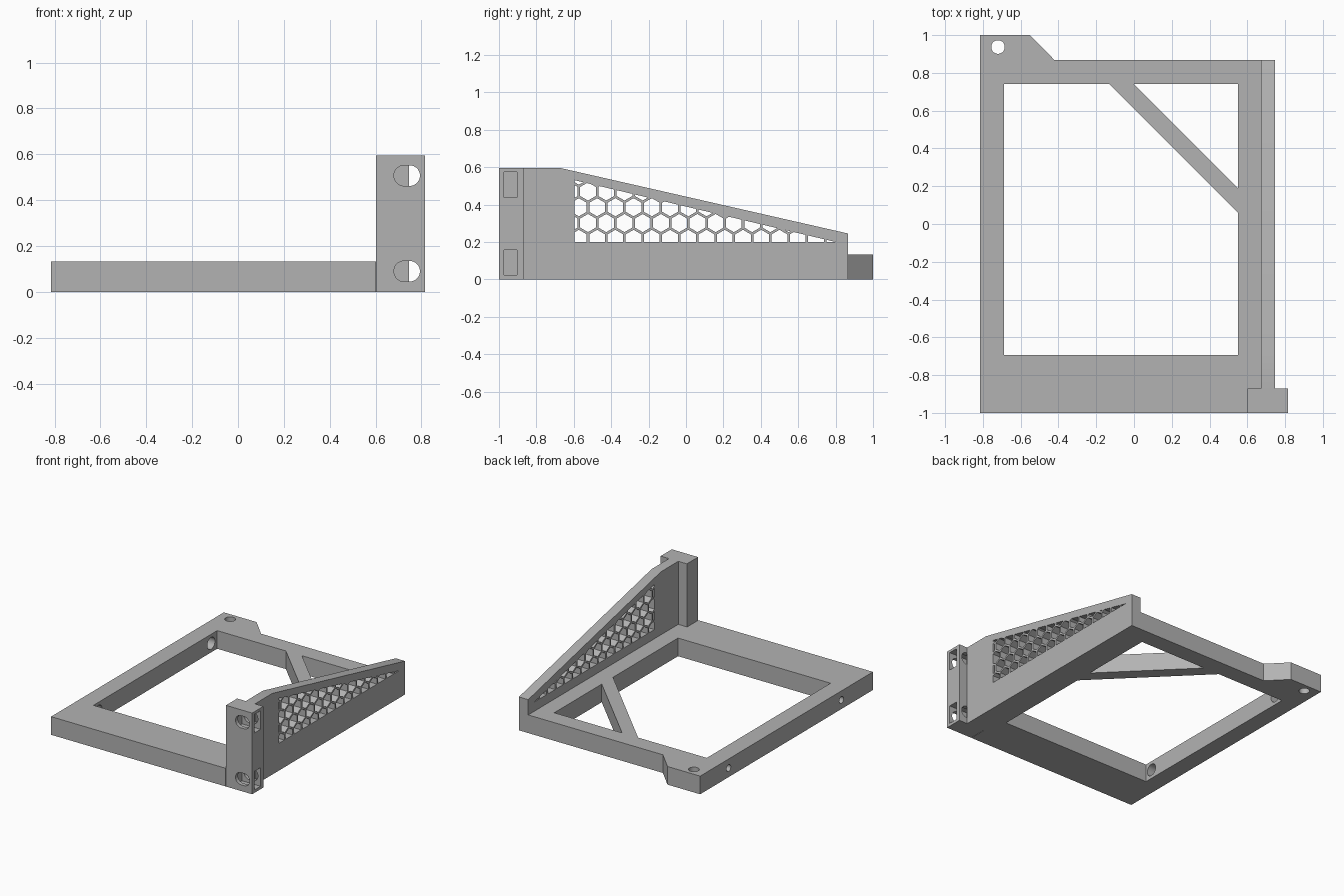
import bpy, bmesh, math
from mathutils import Vector

if "Cube" in bpy.data.objects:
    bpy.data.objects.remove(bpy.data.objects["Cube"])

grey = bpy.data.materials.new("plain_grey")
grey.diffuse_color = (0.45, 0.45, 0.45, 1)
grey.use_nodes = True
grey.node_tree.nodes["Principled BSDF"].inputs["Base Color"].default_value = grey.diffuse_color

# Which world position a 2D profile point (a, b) at depth d maps to
PLACE = {
    "x": lambda a, b, d: (d, a, b),
    "y": lambda a, b, d: (a, d, b),
    "z": lambda a, b, d: (a, b, d),
}


def prisms(name, profiles, axis, lo, hi):
    """One object holding a closed prism for each 2D profile."""
    bm = bmesh.new()
    for pts in profiles:
        bottom = [bm.verts.new(PLACE[axis](a, b, lo)) for a, b in pts]
        top = [bm.verts.new(PLACE[axis](a, b, hi)) for a, b in pts]
        bm.faces.new(bottom[::-1])
        bm.faces.new(top)
        n = len(pts)
        for i in range(n):
            j = (i + 1) % n
            bm.faces.new((bottom[i], bottom[j], top[j], top[i]))
    bmesh.ops.recalc_face_normals(bm, faces=bm.faces)
    mesh = bpy.data.meshes.new(name)
    bm.to_mesh(mesh)
    bm.free()
    mesh.materials.append(grey)
    obj = bpy.data.objects.new(name, mesh)
    bpy.context.collection.objects.link(obj)
    return obj


def combine(target, tool, operation):
    """Apply a boolean and discard the tool object."""
    mod = target.modifiers.new("cut", "BOOLEAN")
    mod.operation, mod.solver, mod.object = operation, "EXACT", tool
    bpy.context.view_layer.objects.active = target
    bpy.ops.object.modifier_apply(modifier=mod.name)
    bpy.data.objects.remove(tool, do_unlink=True)


def rect(a0, a1, b0, b1):
    return [(a0, b0), (a1, b0), (a1, b1), (a0, b1)]


def slot(a0, a1, b, r, n=24):
    """Rounded slot between two centres (a circle when they match)."""
    pts = []
    for i in range(n):
        t = 2 * math.pi * (i + 0.5) / n
        pts.append(((a1 if math.cos(t) > 0 else a0) + r * math.cos(t), b + r * math.sin(t)))
    return pts


def clip(pts, origin, normal):
    """Keep the part of a polygon on the normal's side of a line."""
    o, nrm, out = Vector(origin), Vector(normal), []
    for i, p in enumerate(pts):
        p, q = Vector(p), Vector(pts[(i + 1) % len(pts)])
        dp, dq = (p - o).dot(nrm), (q - o).dot(nrm)
        if dp >= 0:
            out.append(tuple(p))
        if dp * dq < 0:
            out.append(tuple(p.lerp(q, dp / (dp - dq))))
    return out


def area(pts):
    return abs(sum(p[0] * q[1] - q[0] * p[1] for p, q in zip(pts, pts[1:] + pts[:1]))) / 2


# Base frame with a mounting tab at the back left corner
T = 0.133
bracket = prisms("bracket", [[(-0.815, -1), (0.6, -1), (0.6, -0.87), (0.7, -0.87),
                              (0.7, 0.867), (-0.42, 0.867), (-0.55, 1), (-0.815, 1)]], "z", 0, T)

# Main opening and corner triangle, leaving a diagonal brace between
openings = [[(-0.687, -0.693), (0.55, -0.693), (0.55, 0.06), (-0.13, 0.74), (-0.687, 0.74)],
            [(0.0, 0.74), (0.55, 0.19), (0.55, 0.74)]]
combine(bracket, prisms("openings", openings, "z", -0.1, 0.3), "DIFFERENCE")

# Screw holes: one through the tab, two counterbored through the left bar
combine(bracket, prisms("tab_hole", [slot(-0.72, -0.72, 0.937, 0.036)], "z", -0.1, 0.3), "DIFFERENCE")
for r, lo, hi in ((0.025, -0.9, -0.6), (0.044, -0.75, -0.6)):
    holes = [slot(y, y, T / 2, r) for y in (-0.635, 0.67)]
    combine(bracket, prisms("side_holes", holes, "x", lo, hi), "DIFFERENCE")

# Tapered side wall
wall = prisms("side_wall", [[(-0.87, 0), (0.867, 0), (0.867, 0.245),
                             (-0.67, 0.595), (-0.87, 0.595)]], "x", 0.672, 0.747)

# Honeycomb cells trimmed to the triangular window
PITCH, ROW, R = 0.0975, 0.0845, 0.0485
y0, y1, z0, z1 = -0.595, 0.80, 0.2, 0.53
cells = []
for row in range(-4, 3):
    for col in range(-2, 17):
        cy = -0.524 + PITCH * (col + 0.5 * (row % 2))
        cz = 0.47 + ROW * row
        cell = [(cy + R * math.sin(k * math.pi / 3), cz + R * math.cos(k * math.pi / 3)) for k in range(6)]
        for origin, normal in (((y0, z0), (1, 0)), ((y0, z0), (0, 1)),
                               ((y1, z0), (z0 - z1, y0 - y1))):
            cell = clip(cell, origin, normal)
        if len(cell) > 2 and area(cell) > 0.00005:
            cells.append(cell)
combine(wall, prisms("honeycomb", cells, "x", 0.6, 0.8), "DIFFERENCE")

# Front post with slotted bolt holes and side nut pockets
post = prisms("front_post", [rect(0.602, 0.815, -1, -0.87)], "z", 0, 0.595)
bolts = [slot(0.725, 0.749, z, 0.045) for z in (0.09, 0.507)]
combine(post, prisms("bolt_slots", bolts, "y", -1.1, -0.8), "DIFFERENCE")
pockets = [rect(-0.972, -0.903, z - 0.068, z + 0.068) for z in (0.09, 0.507)]
combine(post, prisms("nut_pockets", pockets, "x", 0.665, 0.9), "DIFFERENCE")

# Join all parts into one solid
combine(bracket, wall, "UNION")
combine(bracket, post, "UNION")
bracket.select_set(True)
bpy.context.view_layer.objects.active = bracket
bpy.ops.object.shade_smooth_by_angle(angle=math.radians(25))
